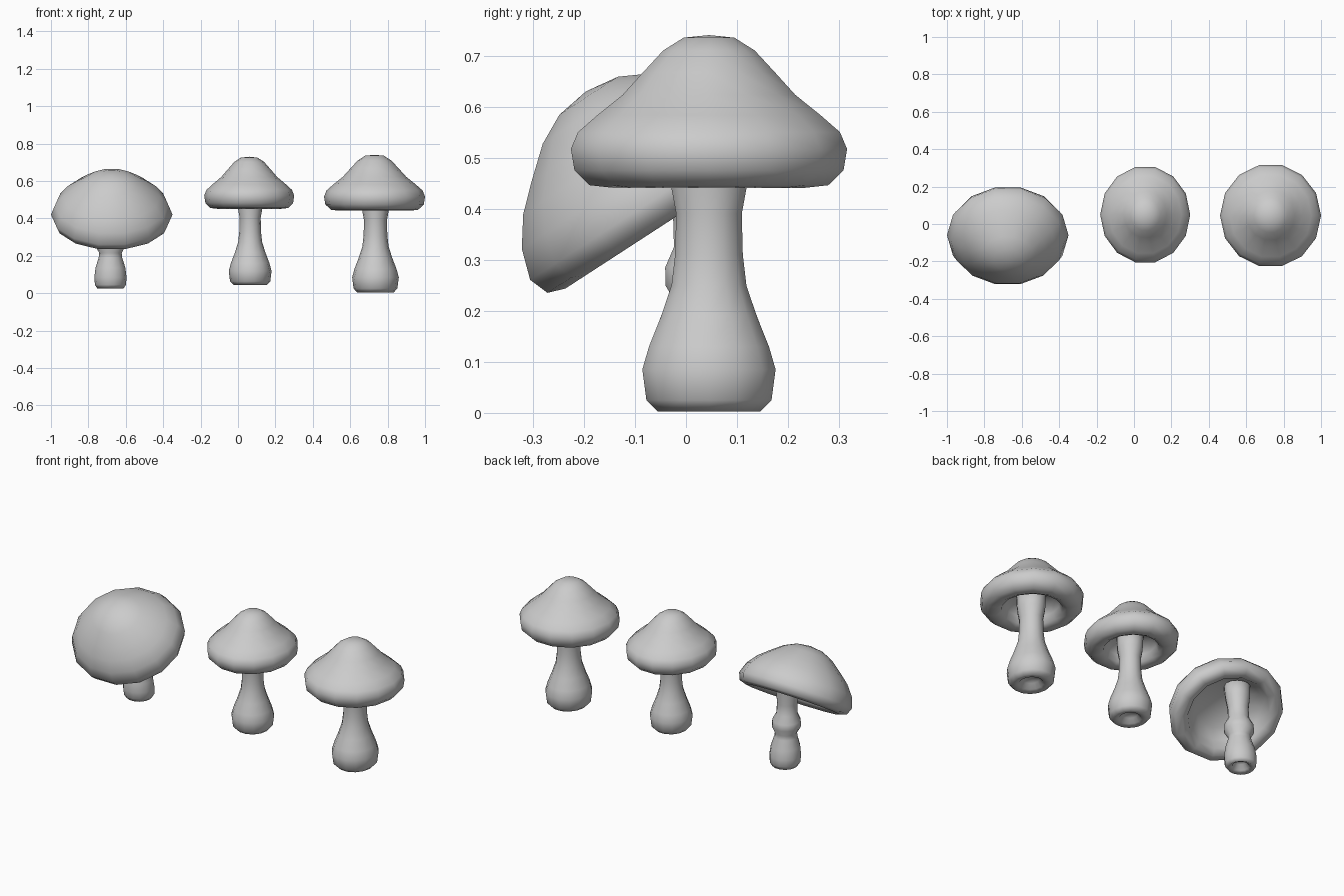
import bpy, bmesh
from math import sin, cos, pi, radians

SIDES = 14


def lathe(name, profile, loc, scale=(1, 1, 1), tilt=0.0, lean=0.0):
    """Revolve (radius, height) points about z; lean shears y with height."""
    bm = bmesh.new()
    rings = []
    for r, z in profile:
        if r == 0:
            rings.append([bm.verts.new((0, lean * z, z))] * SIDES)
        else:
            rings.append([bm.verts.new((r * cos(2 * pi * i / SIDES),
                                        r * sin(2 * pi * i / SIDES) + lean * z, z))
                          for i in range(SIDES)])
    for a, b in zip(rings, rings[1:]):
        for i in range(SIDES):
            j = (i + 1) % SIDES
            corners = list(dict.fromkeys((a[i], a[j], b[j], b[i])))
            bm.faces.new(corners).smooth = True
    bmesh.ops.recalc_face_normals(bm, faces=bm.faces)
    mesh = bpy.data.meshes.new(name)
    bm.to_mesh(mesh)
    bm.free()
    ob = bpy.data.objects.new(name, mesh)
    bpy.context.collection.objects.link(ob)
    ob.location = loc
    ob.scale = scale
    ob.rotation_euler = (tilt, 0, 0)
    return ob


# Stem with a dimpled foot, bulbous base and slim neck
STEM = [(0, 0.045), (0.045, 0.035), (0.065, 0.01), (0.10, 0.003), (0.122, 0.025),
        (0.13, 0.085), (0.117, 0.13), (0.093, 0.19), (0.073, 0.25), (0.066, 0.31),
        (0.064, 0.39), (0.075, 0.45), (0.08, 0.54), (0, 0.545)]

# Bell-shaped cap with a rolled rim and hollow underside
CAP = [(0, 0.74), (0.05, 0.735), (0.09, 0.71), (0.13, 0.667), (0.17, 0.623),
       (0.22, 0.583), (0.258, 0.55), (0.272, 0.517), (0.265, 0.475), (0.235, 0.446),
       (0.19, 0.441), (0.16, 0.455), (0.145, 0.49), (0.12, 0.525), (0, 0.54)]

# Upright mushrooms
lathe("right_stem", STEM, (0.735, 0.045, 0), (0.96, 1.03, 1))
lathe("right_cap", CAP, (0.73, 0.045, 0), (0.993, 1.02, 1))
lathe("middle_stem", STEM, (0.065, 0.045, 0.04), (0.88, 0.92, 0.93))
lathe("middle_cap", CAP, (0.06, 0.05, 0.04), (0.885, 0.96, 0.932))

# Tilted mushroom: ringed stem
RINGED = [(0, 0.045), (0.03, 0.04), (0.045, 0.012), (0.07, 0.0), (0.083, 0.02),
          (0.086, 0.06), (0.08, 0.11), (0.063, 0.165), (0.06, 0.19), (0.079, 0.225),
          (0.077, 0.26), (0.057, 0.30), (0.055, 0.36), (0.065, 0.43), (0.07, 0.5),
          (0, 0.52)]
lathe("left_stem", RINGED, (-0.682, 0.05, 0.025), lean=-0.06)

# Tilted mushroom: wide dome cap facing forward
DOME = [(0, 0.25), (0.07, 0.24), (0.13, 0.21), (0.19, 0.16), (0.24, 0.115),
        (0.28, 0.06), (0.30, 0.0), (0.285, -0.04), (0.25, -0.052), (0.215, -0.035),
        (0.19, 0.01), (0.14, 0.05), (0, 0.07)]
lathe("left_cap", DOME, (-0.675, -0.06, 0.42), (1.083, 1, 1), tilt=radians(33))
